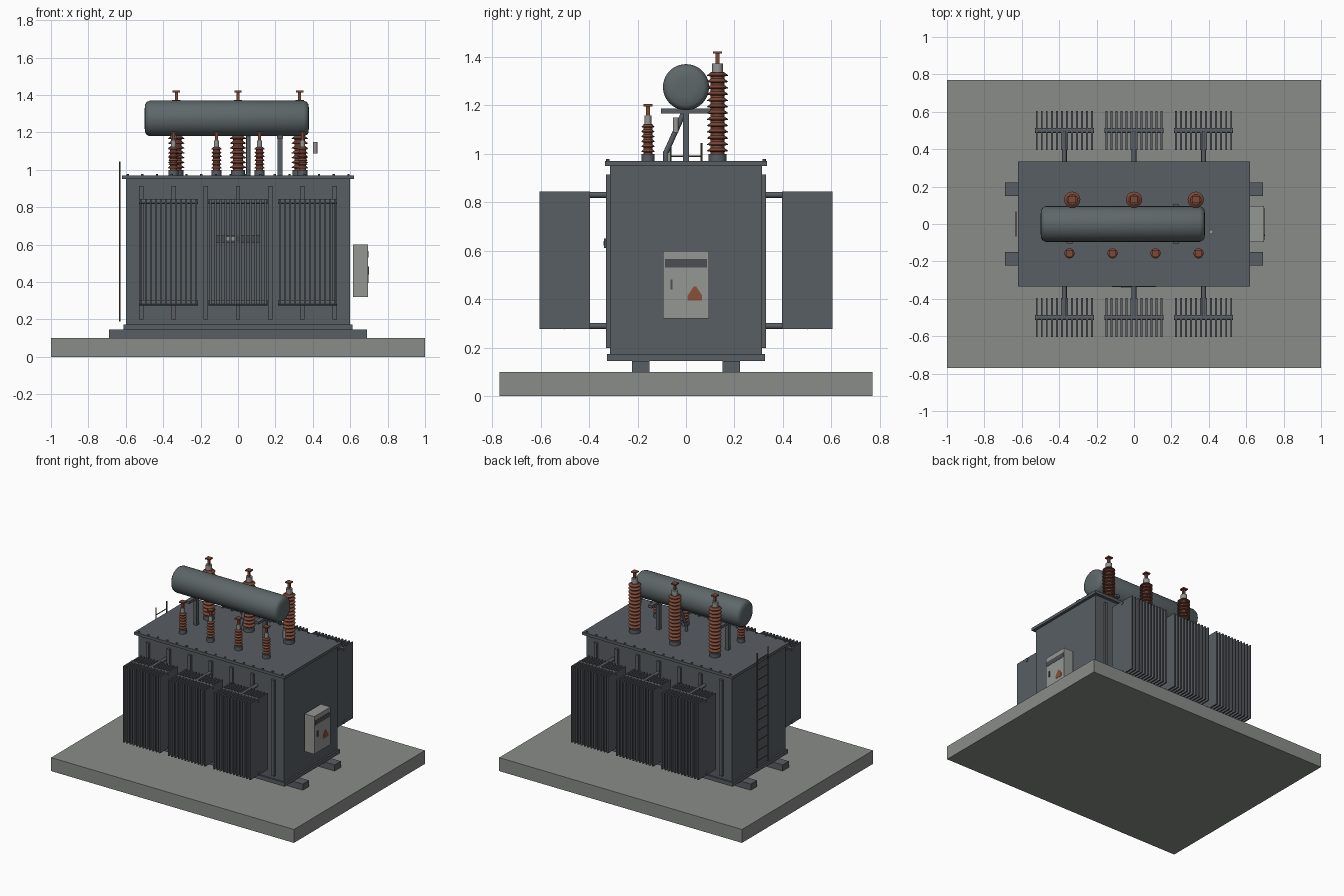
import bpy, bmesh, math
from mathutils import Vector

if "Cube" in bpy.data.objects:
    bpy.data.objects.remove(bpy.data.objects["Cube"])


def material(name, rgb):
    m = bpy.data.materials.new(name)
    m.diffuse_color = (*rgb, 1)
    m.use_nodes = True
    m.node_tree.nodes["Principled BSDF"].inputs["Base Color"].default_value = m.diffuse_color
    return m


CONCRETE = material("concrete", (0.25, 0.265, 0.25))
STEEL = material("blue_grey_steel", (0.098, 0.112, 0.125))
TANKPAINT = material("conservator_grey", (0.11, 0.135, 0.142))
PORCELAIN = material("brown_porcelain", (0.20, 0.065, 0.04))
LIGHT = material("light_grey", (0.30, 0.31, 0.295))
DARK = material("dark_grey", (0.07, 0.078, 0.085))
WARNING = material("warning_orange", (0.26, 0.08, 0.035))
LADDER = material("olive_grey", (0.10, 0.095, 0.06))


def finish(name, bm, mat, smooth=False):
    bmesh.ops.recalc_face_normals(bm, faces=bm.faces)
    me = bpy.data.meshes.new(name)
    bm.to_mesh(me)
    bm.free()
    me.materials.append(mat)
    ob = bpy.data.objects.new(name, me)
    bpy.context.collection.objects.link(ob)
    if smooth:
        bpy.ops.object.select_all(action='DESELECT')
        ob.select_set(True)
        bpy.context.view_layer.objects.active = ob
        bpy.ops.object.shade_smooth_by_angle(angle=math.radians(35))
    return ob


def add_box(bm, x0, x1, y0, y1, z0, z1):
    v = bmesh.ops.create_cube(bm, size=1)["verts"]
    bmesh.ops.scale(bm, vec=(x1 - x0, y1 - y0, z1 - z0), verts=v)
    bmesh.ops.translate(bm, vec=((x0 + x1) / 2, (y0 + y1) / 2, (z0 + z1) / 2), verts=v)


def boxes(name, mat, *dims):
    bm = bmesh.new()
    for d in dims:
        add_box(bm, *d)
    return finish(name, bm, mat)


def add_rod(bm, a, b, r, seg=12):
    a, b = Vector(a), Vector(b)
    d = b - a
    v = bmesh.ops.create_cone(bm, cap_ends=True, segments=seg, radius1=r, radius2=r,
                              depth=d.length)["verts"]
    bmesh.ops.rotate(bm, matrix=Vector((0, 0, 1)).rotation_difference(d).to_matrix(), verts=v)
    bmesh.ops.translate(bm, vec=(a + b) / 2, verts=v)


def rods(name, mat, r, *ends, seg=12):
    bm = bmesh.new()
    for a, b in ends:
        add_rod(bm, a, b, r, seg)
    return finish(name, bm, mat, True)


def lathe(name, mat, profile, loc, seg=20):
    """Spin (radius, height) points about the local z axis."""
    bm = bmesh.new()
    rings = [[bm.verts.new((r * math.cos(i * math.tau / seg), r * math.sin(i * math.tau / seg), z))
              for i in range(seg)] for r, z in profile]
    for a, b in zip(rings, rings[1:]):
        for i in range(seg):
            j = (i + 1) % seg
            bm.faces.new((a[i], a[j], b[j], b[i]))
    bm.faces.new(rings[0])
    bm.faces.new(rings[-1])
    ob = finish(name, bm, mat, True)
    ob.location = loc
    return ob


# Foundation, skids and tank
boxes("concrete_pad", CONCRETE, (-1, 1, -0.77, 0.77, 0, 0.1))
boxes("skids", STEEL, *[(-0.69, 0.69, y - 0.036, y + 0.036, 0.1, 0.146) for y in (-0.187, 0.187)])
boxes("base_flange", STEEL, (-0.612, 0.612, -0.326, 0.326, 0.145, 0.174))
boxes("tank", STEEL, (-0.6, 0.6, -0.313, 0.313, 0.17, 0.952))
boxes("lid", STEEL, (-0.62, 0.62, -0.335, 0.335, 0.95, 0.971))
boxes("stiffeners", STEEL, *[(x * 0.172 - 0.012, x * 0.172 + 0.012,
                             min(s * 0.31, s * 0.33), max(s * 0.31, s * 0.33), 0.2, 0.915)
                            for x in range(-3, 4) for s in (-1, 1)])
rods("lid_bolts", STEEL, 0.007,
     *[((-0.59 + i * 0.0787, y, 0.965), (-0.59 + i * 0.0787, y, 0.978))
       for i in range(16) for y in (-0.322, 0.322)], seg=6)

# Radiator banks: fins, header pipes and feed pipes
for s, side in ((-1, "front"), (1, "back")):
    for n, cx in enumerate((-0.372, 0, 0.372)):
        tag = f"{side}_{n + 1}"
        ys = sorted((s * 0.395, s * 0.605))
        fins = [cx - 0.148 + i * 0.0269 for i in range(12)]
        boxes("radiator_fins_" + tag, STEEL,
              *[(x - 0.005, x + 0.005, *ys, 0.277, 0.845) for x in fins])
        rods("radiator_headers_" + tag, STEEL, 0.014,
             *[((cx - 0.157, s * 0.5, z), (cx + 0.157, s * 0.5, z)) for z in (0.29, 0.831)])
        rods("radiator_pipes_" + tag, STEEL, 0.0125,
             *[((cx, s * 0.3, z), (cx, s * 0.5, z)) for z in (0.29, 0.831)])

# Name plate on the front wall
boxes("name_plate", DARK, (-0.118, 0.118, -0.338, -0.331, 0.612, 0.65))
boxes("plate_panel", LIGHT, (-0.07, -0.02, -0.341, -0.338, 0.622, 0.64))

# Oil conservator on its saddles
ends = [(0.04, 0), (0.075, 0.003), (0.088, 0.012), (0.095, 0.028)]
con = lathe("conservator", TANKPAINT, ends + [(r, 0.88 - z) for r, z in reversed(ends)],
            (-0.5, 0, 1.275), 40)
con.rotation_euler = (0, math.pi / 2, 0)
for n, x in enumerate((-0.345, 0.225)):
    boxes(f"conservator_support_{n + 1}", STEEL,
          (x - 0.013, x + 0.013, -0.013, 0.013, 0.97, 1.18),
          (x - 0.016, x + 0.016, -0.103, 0.103, 1.167, 1.186))
rods("oil_pipe", STEEL, 0.011, ((0.055, -0.085, 1.0), (0.055, 0, 1.19)),
     ((0.055, -0.083, 0.965), (0.055, -0.083, 1.01)))
rods("breather", LIGHT, 0.012, ((0.412, -0.042, 1.087), (0.412, -0.042, 1.15)))


# Bushings: flange, ribbed insulator, cap and terminal
def bushing(name, x, y, flange, core, shed, count, z0, z1, top):
    lathe(name + "_flange", STEEL, [(flange, 0.968), (flange, z0)], (x, y, 0))
    step = (z1 - z0) / count
    prof = [(core, z0)]
    for i in range(count):
        z = z0 + i * step
        prof += [(core, z + step * 0.3), (shed, z + step * 0.42),
                 (shed, z + step * 0.52), (core, z + step * 0.95)]
    lathe(name + "_insulator", PORCELAIN, prof + [(core, z1)], (x, y, 0))
    lathe(name + "_cap", LIGHT, [(core * 0.78, z1), (core * 0.78, z1 + 0.036)], (x, y, 0))
    boxes(name + "_terminal", PORCELAIN,
          (x - 0.008, x + 0.008, y - 0.008, y + 0.008, z1 + 0.03, top - 0.008),
          (x - 0.019, x + 0.019, y - 0.019, y + 0.019, top - 0.009, top))


for i in range(3):
    bushing(f"high_voltage_bushing_{i + 1}", -0.33 + i * 0.33, 0.13,
            0.038, 0.028, 0.043, 13, 1.0, 1.337, 1.423)
for i in range(4):
    bushing(f"low_voltage_bushing_{i + 1}", -0.345 + i * 0.23, -0.157,
            0.027, 0.018, 0.027, 6, 1.0, 1.122, 1.205)

# Control cabinet on the right end
boxes("control_cabinet", LIGHT, (0.615, 0.695, -0.095, 0.095, 0.32, 0.6))
boxes("cabinet_panel", DARK, (0.693, 0.697, -0.086, 0.086, 0.532, 0.566))
boxes("cabinet_handle", DARK, (0.693, 0.701, -0.064, -0.056, 0.44, 0.482))
bm = bmesh.new()
tri = [bm.verts.new((0.697, y, z)) for y, z in ((0.007, 0.395), (0.067, 0.395), (0.067, 0.415),
                                              (0.042, 0.453), (0.032, 0.453), (0.007, 0.415))]
face = bm.faces.new(tri)
ext = bmesh.ops.extrude_face_region(bm, geom=[face])["geom"]
bmesh.ops.translate(bm, vec=(-0.004, 0, 0),
                    verts=[g for g in ext if isinstance(g, bmesh.types.BMVert)])
finish("warning_plate", bm, WARNING)

# Ladder on the left end
rods("ladder_rails", LADDER, 0.004, *[((-0.631, y, 0.19), (-0.631, y, 1.045))
                                     for y in (-0.064, 0.064)], seg=8)
rods("ladder_rungs", LADDER, 0.003, *[((-0.631, -0.064, 0.24 + i * 0.075),
                                      (-0.631, 0.064, 0.24 + i * 0.075))
                                     for i in range(11)], seg=8)
